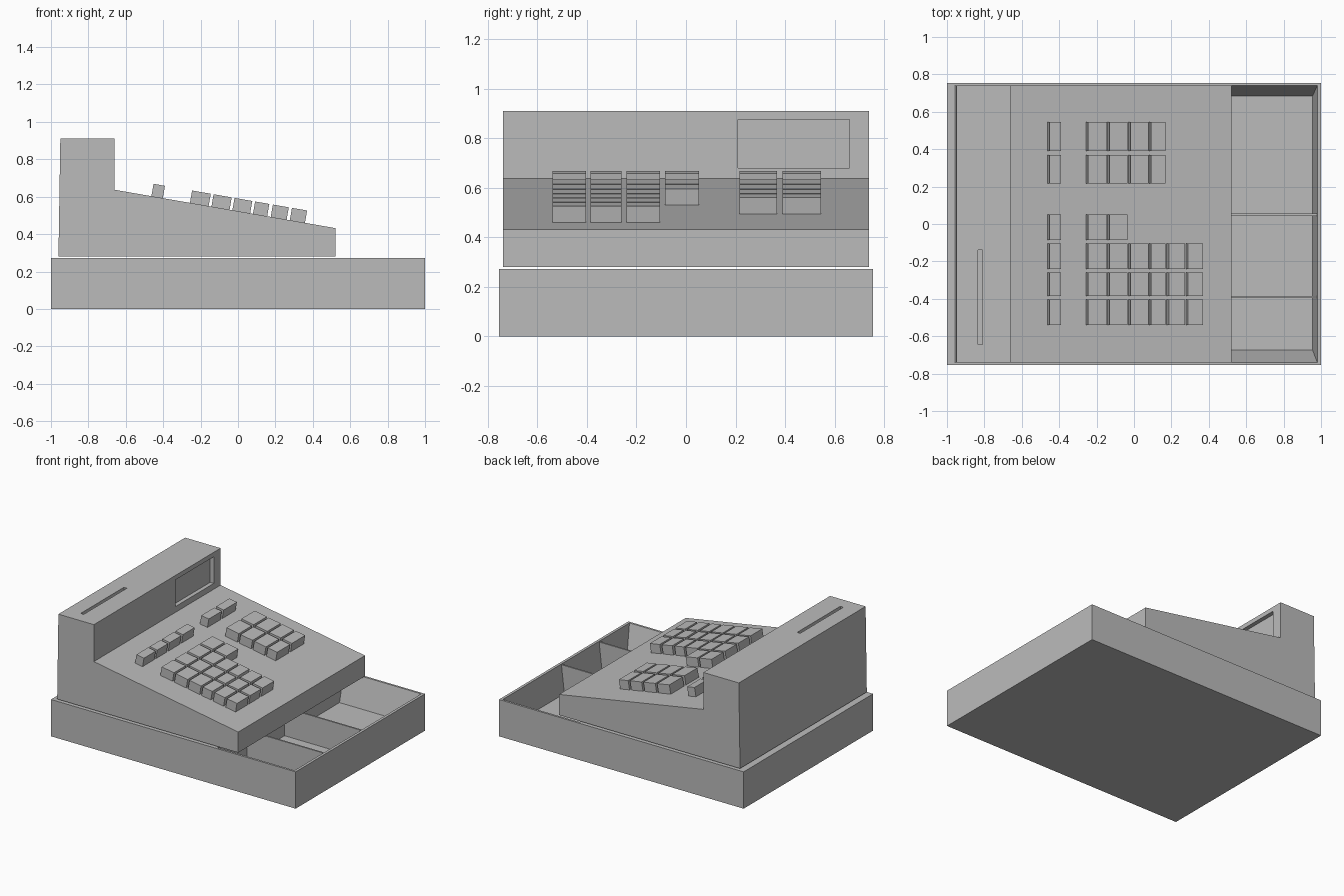
import bpy, bmesh, math
from mathutils import Matrix, Vector

if "Cube" in bpy.data.objects:
    bpy.data.objects.remove(bpy.data.objects["Cube"], do_unlink=True)

grey = bpy.data.materials.new("plain_grey")
grey.use_nodes = True
grey.diffuse_color = (0.5, 0.5, 0.5, 1)
grey.node_tree.nodes["Principled BSDF"].inputs["Base Color"].default_value = (0.5, 0.5, 0.5, 1)


def finish(name, bm):
    bmesh.ops.recalc_face_normals(bm, faces=bm.faces)
    mesh = bpy.data.meshes.new(name)
    bm.to_mesh(mesh)
    bm.free()
    mesh.materials.append(grey)
    obj = bpy.data.objects.new(name, mesh)
    bpy.context.collection.objects.link(obj)
    return obj


def box(name, low, high, floor_low=None, floor_high=None):
    """Box between two corners; the lower face may have its own x, y extent."""
    bm = bmesh.new()
    bmesh.ops.create_cube(bm, size=1)
    for v in bm.verts:
        at_floor = v.co.z < 0 and floor_low
        a, b = (floor_low, floor_high) if at_floor else (low, high)
        x = b[0] if v.co.x > 0 else a[0]
        y = b[1] if v.co.y > 0 else a[1]
        v.co = (x, y, high[2] if v.co.z > 0 else low[2])
    return finish(name, bm)


def cut(target, cutter):
    cutter.hide_render = True
    mod = target.modifiers.new("cut", 'BOOLEAN')
    mod.operation = 'DIFFERENCE'
    mod.solver = 'EXACT'
    mod.object = cutter
    bpy.context.view_layer.objects.active = target
    bpy.ops.object.modifier_apply(modifier=mod.name)
    bpy.data.objects.remove(cutter, do_unlink=True)


# Base with the open cash tray sunk into its right end
RIM, FLOOR = 0.272, 0.06
base = box("drawer_base", (-1, -0.755, 0), (1, 0.755, RIM))
tray = box("tray_cutter", (0.35, -0.74, FLOOR), (0.98, 0.74, RIM + 0.0),
           (0.35, -0.675), (0.955, 0.685))
for v in tray.data.vertices:  # carry the tapered walls on past the rim
    if v.co.z > FLOOR + 0.01:
        v.co.z += 0.002
cut(base, tray)

# Tray dividers
for i, y in enumerate((-0.39, 0.05)):
    box(f"tray_divider_{i + 1}", (0.34, y - 0.006, FLOOR - 0.01), (0.978, y + 0.006, RIM - 0.005),
        (0.34, y - 0.006), (0.96, y + 0.006))

# Register body: side profile extruded across the width
TOP, END = Vector((-0.66, 0.637)), Vector((0.52, 0.432))
profile = [(-0.96, 0.28), (END.x, 0.28), END, TOP, (-0.66, 0.91), (-0.95, 0.91)]
bm = bmesh.new()
side = bm.faces.new([bm.verts.new((p[0], -0.74, p[1])) for p in profile])
ext = bmesh.ops.extrude_face_region(bm, geom=[side])
bmesh.ops.translate(bm, vec=(0, 1.48, 0),
                    verts=[g for g in ext["geom"] if isinstance(g, bmesh.types.BMVert)])
body = finish("register_body", bm)

# Display recess and receipt slot
cut(body, box("display_cutter", (-0.69, 0.21, 0.68), (-0.6, 0.66, 0.877)))
cut(body, box("slot_cutter", (-0.835, -0.645, 0.87), (-0.81, -0.14, 0.95)))

# Keys standing square to the sloping panel
slope = (TOP.y - END.y) / (END.x - TOP.x)
tilt = math.atan(slope)
HEIGHT, SUNK, LEAN = 0.067, 0.03, 0.012


def key(name, x0, x1, y0, y1):
    bm = bmesh.new()
    bmesh.ops.create_cube(bm, size=1)
    width = (x1 - x0 - LEAN) / math.cos(tilt)
    bmesh.ops.scale(bm, vec=(width, y1 - y0, HEIGHT + SUNK), verts=bm.verts)
    bmesh.ops.translate(bm, vec=(0, 0, (HEIGHT - SUNK) / 2), verts=bm.verts)
    bmesh.ops.rotate(bm, matrix=Matrix.Rotation(tilt, 3, 'Y'), verts=bm.verts)
    x = (x0 + x1 - LEAN) / 2
    z = TOP.y - slope * (x - TOP.x)
    bmesh.ops.translate(bm, vec=(x, (y0 + y1) / 2, z), verts=bm.verts)
    finish(name, bm)


columns = [(-0.257, -0.145), (-0.142, -0.033), (-0.03, 0.077),
           (0.08, 0.168), (0.175, 0.272), (0.277, 0.37)]
rows = [(-0.54, -0.403, 6), (-0.385, -0.26, 6), (-0.24, -0.105, 6),
        (-0.085, 0.052, 2), (0.217, 0.368, 4), (0.39, 0.545, 4)]
for r, (y0, y1, count) in enumerate(rows):
    key(f"function_key_{r + 1}", -0.463, -0.39, y0, y1)
    for c, (x0, x1) in enumerate(columns[:count]):
        key(f"key_{r + 1}_{c + 1}", x0, x1, y0, y1)
